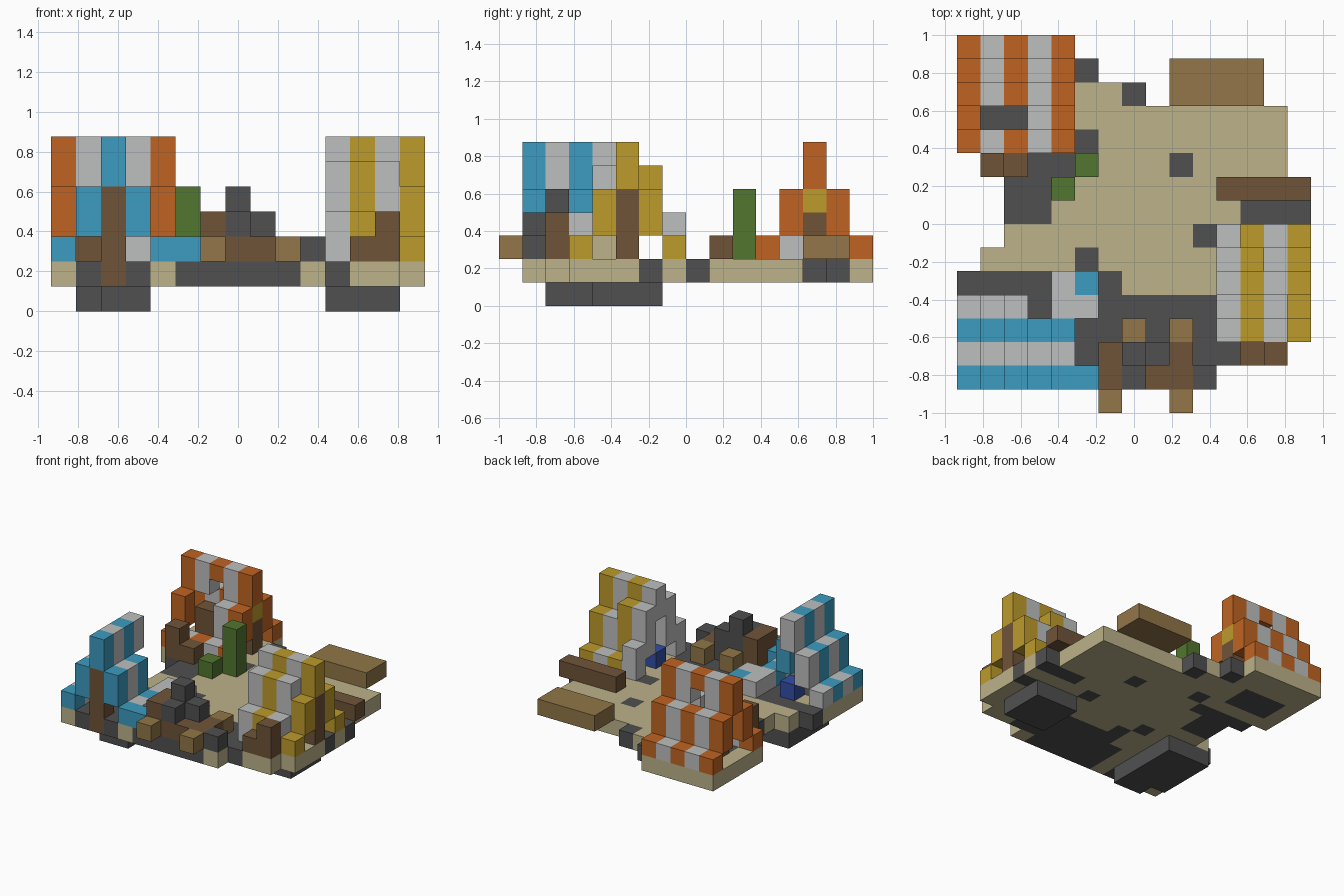
import bpy, bmesh
from mathutils import Vector

cube = bpy.data.objects.get("Cube")
if cube:
    bpy.data.objects.remove(cube, do_unlink=True)

UNIT = 0.125
ORIGIN = Vector((-0.9375, -1.0, 0.0))

# Flat colours as display values
COLOURS = {
    "sand": (188, 178, 138), "charcoal": (80, 80, 80), "orange": (192, 100, 34),
    "canvas": (190, 191, 191), "sky_blue": (60, 156, 192), "yellow": (190, 155, 44),
    "green": (82, 118, 46), "bark": (112, 84, 57), "timber": (146, 118, 72),
    "royal_blue": (50, 78, 165),
}


def linear(c):
    c /= 255
    return c / 12.92 if c <= 0.04045 else ((c + 0.055) / 1.055) ** 2.4


MATS = {}
for label, rgb in COLOURS.items():
    mat = bpy.data.materials.new(label)
    mat.use_nodes = True
    col = (*[linear(c) for c in rgb], 1.0)
    mat.diffuse_color = col
    bsdf = mat.node_tree.nodes["Principled BSDF"]
    bsdf.inputs["Base Color"].default_value = col
    bsdf.inputs["Roughness"].default_value = 0.9
    MATS[label] = mat

cells = {}  # block position -> (part, colour)


def fill(part, colour, xs, ys, zs):
    """Fill an inclusive block range; colour may be a rule of position."""
    rng = [range(r[0], r[1] + 1) if isinstance(r, tuple) else (r,) for r in (xs, ys, zs)]
    for i in rng[0]:
        for j in rng[1]:
            for k in rng[2]:
                cells[i, j, k] = (part, colour(i, j, k) if callable(colour) else colour)


def clear(xs, ys, zs):
    fill(None, None, xs, ys, zs)
    for key in [k for k, v in cells.items() if v[0] is None]:
        del cells[key]


# Stone footings
fill("left_footing", "charcoal", (11, 13), (4, 6), 0)
fill("right_footing", "charcoal", (2, 3), (2, 6), 0)
fill("right_footing", "charcoal", 1, (3, 6), 0)

# Sandy ground, one strip per row: (row, first, last)
for row, a, b in ((1, 0, 10), (2, 0, 13), (3, 0, 14), (4, 0, 14), (5, 0, 14), (6, 1, 14),
                  (7, 2, 14), (8, 2, 14), (9, 2, 13), (10, 1, 13), (11, 0, 13), (12, 0, 13),
                  (13, 0, 7), (14, 0, 5), (15, 0, 4)):
    fill("ground", "sand", (a, b), row, 1)

# Dark stone patches in the ground
for xs, ys in (((5, 9), (1, 3)), (10, (2, 3)), ((6, 10), 4), (6, 5), (11, 2), (1, (1, 3)),
               (3, (1, 4)), (2, (2, 4)), ((0, 3), 5), (5, 6), (14, 6), (10, 7), ((12, 14), 8),
               ((2, 3), (8, 9)), ((1, 4), 10), (5, 11), (5, 14), (7, 13), (9, 10),
               ((1, 3), (12, 13)), ((12, 13), (4, 5))):
    fill("ground", "charcoal", xs, ys, 1)


# Stepped tent roof cross-section: offset from ridge -> layer range
ROOF = {-2: (2, 2), -1: (3, 4), 0: (5, 6), 1: (3, 4), 2: (2, 2)}

# Orange tent, ridge across the back
for off, layers in ROOF.items():
    fill("orange_tent", lambda i, j, k: "canvas" if i % 2 else "orange", (0, 4), 13 + off, layers)
clear((1, 2), 12, (3, 4))
clear(2, 13, 5)
fill("orange_tent", "canvas", 3, 12, 2)
fill("orange_tent_lantern", "yellow", 4, 13, 4)
fill("orange_tent_pole", "bark", 4, 13, (2, 3))
fill("orange_tent_bed", "bark", (1, 2), 13, (2, 3))

# Blue tent, ridge running front to back
stripe = lambda i, j, k: "sky_blue" if j % 2 else "canvas"
for off, layers in ROOF.items():
    fill("blue_tent", stripe, 2 + off, (1, 4), layers)
clear(3, 4, (3, 4))
fill("blue_tent", stripe, 5, 1, 2)
fill("blue_tent_flap", "canvas", 5, 4, 2)
fill("blue_tent_flap", "canvas", 4, 5, 2)
fill("blue_tent_flap", "sky_blue", 5, 5, 2)
fill("blue_tent_pole", "bark", 2, 1, (1, 4))
fill("blue_tent_bedding", "royal_blue", 2, 4, 2)

# Yellow tent, ridge running sideways, sagging toward the outer end
band = lambda i, j, k: "canvas" if i % 2 else "yellow"
for off, layers in ROOF.items():
    fill("yellow_tent", band, (11, 14), 5 + off, layers)
fill("yellow_tent", band, (11, 13), 4, 5)
fill("yellow_tent", band, (11, 12), 6, 5)
fill("yellow_tent", band, (11, 13), 3, 3)
fill("yellow_tent", band, 11, 7, 3)
fill("yellow_tent_pole", "bark", 14, 5, (2, 4))
fill("yellow_tent_bed", "sand", (12, 13), 4, 2)
fill("yellow_tent_bedding", "royal_blue", 11, 5, 2)

# Crates beside the tents
fill("front_crates", "bark", (12, 13), 2, 2)
fill("front_crates", "bark", 13, 2, 3)
fill("back_crates", "bark", (1, 2), 10, 2)
fill("back_crates", "bark", 1, 10, 3)

# Cacti
fill("tall_cactus", "green", 5, 10, (2, 4))
fill("small_cactus", "green", 4, 9, 2)

# Log benches
fill("back_bench", "timber", (9, 12), (13, 14), 2)
fill("side_bench", "bark", (11, 14), 9, 2)

# Fire pit: logs, loose timber and stones
fill("fire_logs", "bark", (6, 9), (1, 2), 2)
fill("fire_logs", "bark", 6, (1, 2), 3)
for x, y in ((6, 0), (9, 0), (7, 3), (9, 3)):
    fill("fire_timber", "timber", x, y, 2)
fill("fire_stones", "charcoal", (7, 8), 2, (2, 3))
fill("fire_stones", "charcoal", 7, 2, 4)
fill("fire_stones", "charcoal", 7, 1, 3)
fill("fire_stones", "charcoal", 10, 1, 2)


def build(part):
    """Turn the blocks of one part into a mesh of its exposed faces."""
    own = {p: c for p, (n, c) in cells.items() if n == part}
    used = sorted(set(own.values()))
    bm = bmesh.new()
    for pos, colour in own.items():
        base = Vector(pos)
        for axis in range(3):
            for side in (0, 1):
                near = list(pos)
                near[axis] += 2 * side - 1
                if tuple(near) in cells:
                    continue
                u, v = Vector(), Vector()
                u[(axis + 1) % 3] = 1
                v[(axis + 2) % 3] = 1
                start = base.copy()
                start[axis] += side
                ring = [start, start + u, start + u + v, start + v]
                if not side:
                    ring.reverse()
                face = bm.faces.new([bm.verts.new(ORIGIN + p * UNIT) for p in ring])
                face.material_index = used.index(colour)
    bmesh.ops.remove_doubles(bm, verts=bm.verts[:], dist=0.001)
    mesh = bpy.data.meshes.new(part)
    bm.to_mesh(mesh)
    bm.free()
    for colour in used:
        mesh.materials.append(MATS[colour])
    bpy.context.collection.objects.link(bpy.data.objects.new(part, mesh))


for part_name in sorted({n for n, c in cells.values()}):
    build(part_name)
